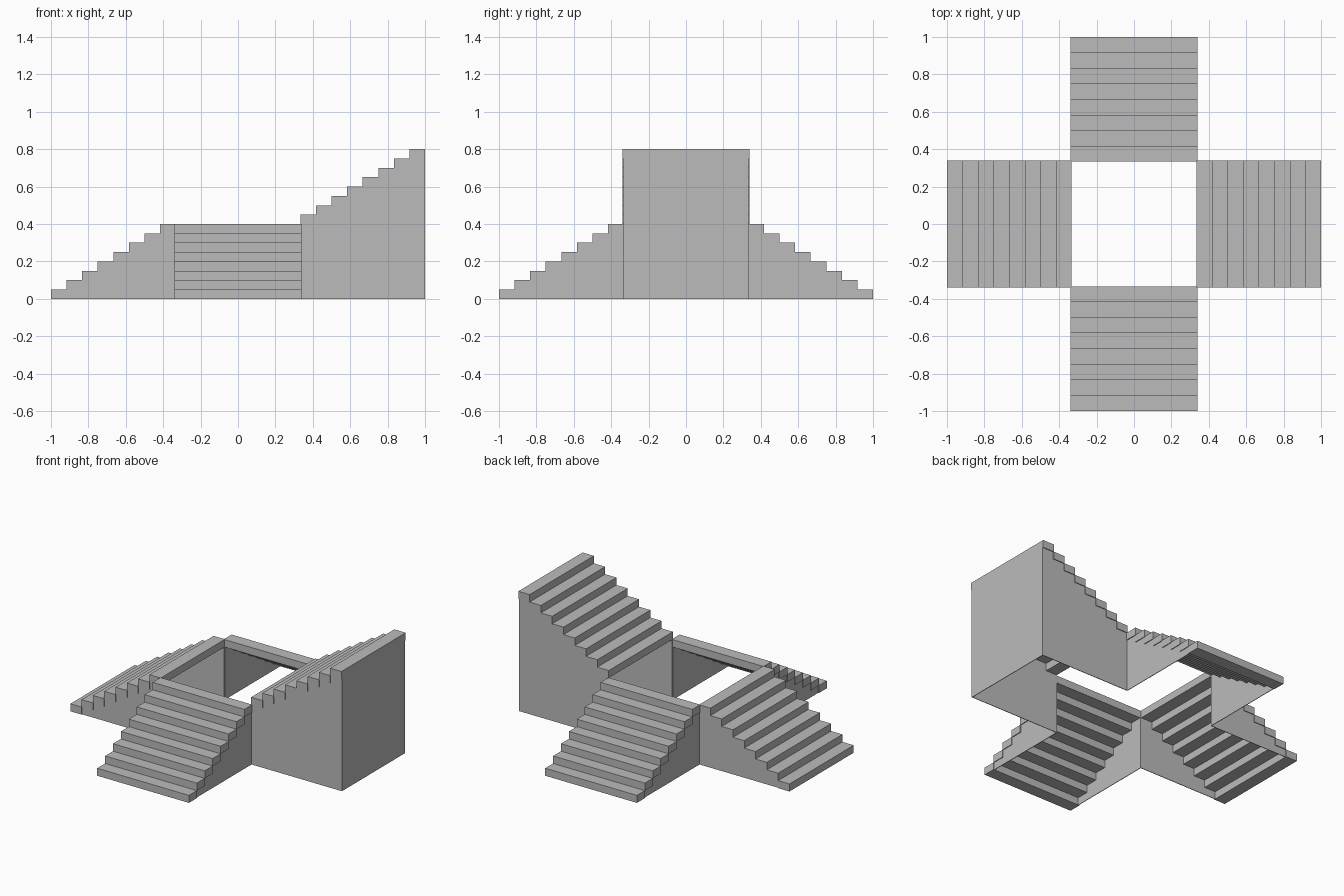
import bpy
import bmesh
from math import radians
from mathutils import Matrix

cube = bpy.data.objects.get("Cube")
if cube:
    bpy.data.objects.remove(cube, do_unlink=True)

STEPS = 8
INNER = 1 / 3                     # inner end of every flight
TREAD = (1 - INNER) / STEPS
RISE = 0.05
WALL = INNER                      # outer face of side walls
STEP_HALF = INNER + 0.005         # treads overhang the walls slightly
THICK = 0.004

stone = bpy.data.materials.new("grey_stone")
stone.use_nodes = True
grey = (0.5, 0.5, 0.5, 1)
stone.diffuse_color = grey
stone.node_tree.nodes["Principled BSDF"].inputs["Base Color"].default_value = grey


def add_box(bm, low, high):
    size = [b - a for a, b in zip(low, high)]
    centre = [(a + b) / 2 for a, b in zip(low, high)]
    matrix = Matrix.Translation(centre) @ Matrix.Diagonal((*size, 1))
    bmesh.ops.create_cube(bm, size=1, matrix=matrix)


def add_slab(bm, profile, y0, y1):
    """Extrude an upright x-z outline from y0 to y1."""
    face = bm.faces.new([bm.verts.new((x, y0, z)) for x, z in profile])
    out = bmesh.ops.extrude_face_region(bm, geom=[face], use_keep_orig=True)
    verts = [v for v in out["geom"] if isinstance(v, bmesh.types.BMVert)]
    bmesh.ops.translate(bm, verts=verts, vec=(0, y1 - y0, 0))


def finish(bm, name, angle):
    bmesh.ops.rotate(bm, verts=bm.verts, matrix=Matrix.Rotation(radians(angle), 3, 'Z'))
    bmesh.ops.recalc_face_normals(bm, faces=bm.faces)
    mesh = bpy.data.meshes.new(name)
    bm.to_mesh(mesh)
    bm.free()
    mesh.materials.append(stone)
    bpy.context.collection.objects.link(bpy.data.objects.new(name, mesh))


def flight(name, angle, undersides, end_wall=False):
    """One flight running outward along +x, then turned to its direction."""
    # Separate block for each step
    bm = bmesh.new()
    for i, z in enumerate(undersides):
        x = INNER + i * TREAD
        add_box(bm, (x, -STEP_HALF, z), (x + TREAD, STEP_HALF, z + RISE))
    finish(bm, name + "_steps", angle)

    # Thin side walls follow the underside of the steps
    outline = [(INNER, 0)]
    for i, z in enumerate(undersides):
        if z > 0:
            x = INNER + i * TREAD
            outline += [(x, z), (x + TREAD, z)]
    outline.append((outline[-1][0], 0))
    bm = bmesh.new()
    for side in (-1, 1):
        add_slab(bm, outline, side * WALL, side * (WALL - THICK))
    if end_wall:
        add_box(bm, (1 - THICK, THICK - WALL, 0), (1, WALL - THICK, undersides[-1]))
    finish(bm, name + "_walls", angle)


falling = [RISE * (STEPS - 1 - i) for i in range(STEPS)]
rising = [RISE * (STEPS + i) for i in range(STEPS)]

flight("left_upper_flight", 0, rising, end_wall=True)
for label, turn in (("back", 90), ("right", 180), ("front", 270)):
    flight(label + "_lower_flight", turn, falling)
